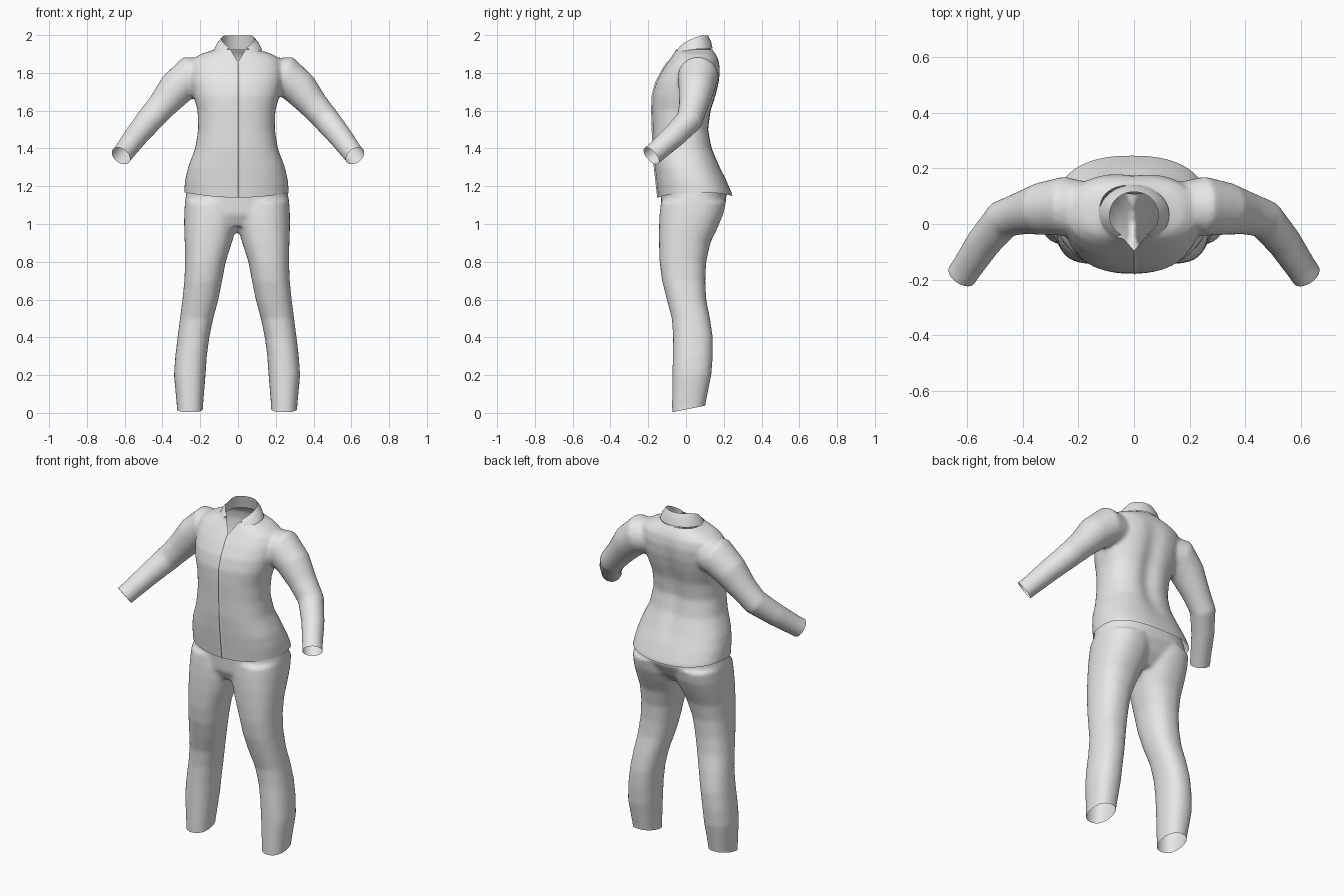
import bpy, bmesh, math
from mathutils import Vector

if "Cube" in bpy.data.objects:
    bpy.data.objects.remove(bpy.data.objects["Cube"])

grey = bpy.data.materials.new("light grey cloth")
grey.diffuse_color = (0.8, 0.8, 0.8, 1)
grey.use_nodes = True
grey.node_tree.nodes["Principled BSDF"].inputs["Base Color"].default_value = grey.diffuse_color


def oval(cx, rx, yf, yb, z, p=2.4, n=48):
    """Horizontal rounded-box section between yf (front) and yb (back)."""
    cy, ry = (yf + yb) / 2, (yb - yf) / 2
    pts = []
    for i in range(n):
        a = 2 * math.pi * i / n
        c, s = math.cos(a), math.sin(a)
        pts.append(Vector((cx + rx * math.copysign(abs(c) ** (2 / p), c),
                           cy + ry * math.copysign(abs(s) ** (2 / p), s), z)))
    return pts


def tube_rings(path, n=32):
    """Round sections square to a path of (x, y, z, radius)."""
    pos = [Vector(p[:3]) for p in path]
    rings = []
    for i, p in enumerate(path):
        t = (pos[min(i + 1, len(pos) - 1)] - pos[max(i - 1, 0)]).normalized()
        u = t.cross(Vector((0, 0, 1))).normalized()
        v = u.cross(t)
        rings.append([pos[i] + p[3] * (u * math.cos(2 * math.pi * k / n) + v * math.sin(2 * math.pi * k / n))
                      for k in range(n)])
    return rings


def loft(bm, rings):
    """Closed skin through the rings."""
    rows = [[bm.verts.new(p) for p in r] for r in rings]
    n = len(rows[0])
    faces = [bm.faces.new((a[i], a[(i + 1) % n], b[(i + 1) % n], b[i]))
             for a, b in zip(rows, rows[1:]) for i in range(n)]
    faces += [bm.faces.new(rows[0][::-1]), bm.faces.new(rows[-1])]
    bmesh.ops.recalc_face_normals(bm, faces=faces)


def make_object(name, bm):
    me = bpy.data.meshes.new(name)
    bm.to_mesh(me)
    bm.free()
    ob = bpy.data.objects.new(name, me)
    bpy.context.collection.objects.link(ob)
    bpy.ops.object.select_all(action='DESELECT')
    ob.select_set(True)
    bpy.context.view_layer.objects.active = ob
    return ob


def fuse(ob):
    """Melt overlapping lofts into one soft skin."""
    m = ob.modifiers.new("fuse", 'REMESH')
    m.mode, m.voxel_size = 'VOXEL', 0.011
    bpy.ops.object.modifier_apply(modifier="fuse")
    m = ob.modifiers.new("soften", 'SMOOTH')
    m.factor, m.iterations = 0.5, 7
    bpy.ops.object.modifier_apply(modifier="soften")
    bm = bmesh.new()
    bm.from_mesh(ob.data)
    return bm


def cut(bm, co, no, rule=lambda c: True, clear=True):
    """Slice the faces picked by rule; drop what lies along the normal."""
    faces = [f for f in bm.faces if rule(f.calc_center_median())]
    geom = faces + list({e for f in faces for e in f.edges}) + list({v for f in faces for v in f.verts})
    return bmesh.ops.bisect_plane(bm, geom=geom, dist=1e-5, plane_co=co, plane_no=no, clear_outer=clear)["geom_cut"]


def finish(ob, bm=None):
    if bm:
        bm.to_mesh(ob.data)
        bm.free()
    ob.data.materials.clear()
    ob.data.materials.append(grey)
    bpy.ops.object.shade_smooth_by_angle(angle=math.radians(50))


# --- Shirt: torso sections (z, half width, front y, back y)
torso = [(1.07, .277, -.14, .255), (1.15, .277, -.148, .245), (1.22, .272, -.156, .217),
         (1.30, .257, -.165, .182), (1.40, .219, -.174, .142), (1.50, .203, -.176, .124),
         (1.60, .206, -.179, .138), (1.68, .228, -.177, .163), (1.75, .243, -.158, .179),
         (1.82, .248, -.121, .184), (1.87, .235, -.087, .174), (1.90, .19, -.066, .157),
         (1.925, .108, -.052, .137), (1.97, .095, -.045, .127)]
# Sleeve centre line and radius
sleeve = [(.14, .06, 1.79, .085), (.25, .064, 1.785, .107), (.33, .055, 1.715, .095),
          (.40, .04, 1.63, .078), (.47, .018, 1.55, .071), (.54, -.065, 1.465, .063),
          (.60, -.155, 1.385, .056), (.665, -.25, 1.305, .055)]
bm = bmesh.new()
loft(bm, [oval(-.008, rx, yf, yb, z) for z, rx, yf, yb in torso])
for s in (1, -1):
    loft(bm, tube_rings([(x * s, y, z, r) for x, y, z, r in sleeve]))
shirt = make_object("shirt", bm)
bm = fuse(shirt)

# Spine hollow
for v in bm.verts:
    if v.co.y > .08 and 1.25 < v.co.z < 1.9:
        v.co.y -= .02 * math.exp(-(v.co.x / .055) ** 2) * math.sin(math.pi * (v.co.z - 1.25) / .65)

# Open hem, neck and cuffs
cut(bm, (0, 0, 1.14), (0, 0, -1))
cut(bm, (0, 0, 1.925), (0, 0, 1))
for s in (1, -1):
    cut(bm, (.62 * s, -.183, 1.36), (.46 * s, -.67, -.59), lambda c: c.x * s > .48)

# Hem rises at the sides
for v in bm.verts:
    if v.co.z < 1.3 and abs(v.co.x) < .3:
        v.co.z += (1.3 - v.co.z) / .16 * (.025 * (v.co.x / .27) ** 2 + .03 * max(v.co.y, 0))

# V neckline
slope, bottom = .6, 1.857
for s in (1, -1):
    cut(bm, (0, 0, bottom), (s, 0, -slope), lambda c: c.y < 0 and c.z > 1.8 and abs(c.x) < .12, False)
hole = [f for f in bm.faces if f.calc_center_median().y < .01
        and abs(f.calc_center_median().x) < slope * (f.calc_center_median().z - bottom)]
bmesh.ops.delete(bm, geom=hole, context='FACES')

# Button front: split the cloth and lap one side over the other
seam = cut(bm, (0, 0, 0), (1, 0, 0), lambda c: c.y < -.05 and abs(c.x) < .05 and c.z < 1.87, False)
bmesh.ops.split_edges(bm, edges=[g for g in seam if isinstance(g, bmesh.types.BMEdge)])
for v in bm.verts:
    if abs(v.co.x) < 1e-4 and v.co.y < -.05 and v.link_faces and \
            all(f.calc_center_median().x > 0 for f in v.link_faces):
        v.co.y -= .006
finish(shirt, bm)

# --- Collar: inner stand, folded top edge, outer fall ending in two points
bm = bmesh.new()
rows = [[], [], [], []]
for i in range(41):
    u = -1 + i / 20
    a, b = 2.6 * u, 2.45 * u
    front = max(0, (abs(u) - .35) / .65)
    top = Vector((.088 * math.sin(a), .033 + .083 * math.cos(a), 1.998 - .065 * front ** 1.4))
    low = Vector((.127 * math.sin(b), .033 + .108 * math.cos(b), 1.928 - .026 * front ** 2))
    stand = Vector((.1 * math.sin(a), .042 + .092 * math.cos(a), 1.92 - .01 * front))
    mid = (top + low) / 2 + Vector((math.sin(a) * .004, math.cos(a) * .004, .004))
    for row, p in zip(rows, (stand, top, mid, low)):
        row.append(bm.verts.new(p))
for r, q in zip(rows, rows[1:]):
    for i in range(40):
        bm.faces.new((r[i], r[i + 1], q[i + 1], q[i]))
bmesh.ops.recalc_face_normals(bm, faces=bm.faces)
finish(make_object("collar", bm))

# --- Trousers: leg sections (z, inner x, outer x, front y, back y)
leg = [(-.06, .182, .317, -.072, .09), (.04, .18, .319, -.074, .102), (.2, .167, .334, -.072, .134),
       (.3, .16, .327, -.07, .142), (.4, .147, .315, -.068, .142), (.5, .126, .302, -.075, .127),
       (.6, .099, .289, -.102, .107), (.7, .079, .279, -.127, .102), (.8, .06, .275, -.14, .107),
       (.9, .028, .277, -.143, .129), (.98, .004, .28, -.143, .167), (1.05, -.01, .28, -.14, .197),
       (1.12, -.01, .276, -.132, .212)]
pelvis = [(.99, .2, -.1, .12), (1.05, .27, -.13, .175), (1.12, .276, -.133, .213),
          (1.18, .266, -.135, .214), (1.29, .235, -.14, .16)]
bm = bmesh.new()
for s in (1, -1):
    loft(bm, [oval(s * (xi + xo) / 2 - .005, (xo - xi) / 2, yf, yb, z, 2.3) for z, xi, xo, yf, yb in leg])
loft(bm, [oval(-.005, rx, yf, yb, z) for z, rx, yf, yb in pelvis])
trousers = make_object("trousers", bm)
bm = fuse(trousers)
# Open waist and slanted leg hems
cut(bm, (0, 0, 1.24), (0, 0, 1))
cut(bm, (0, -.07, .004), (0, .2, -1))
finish(trousers, bm)
